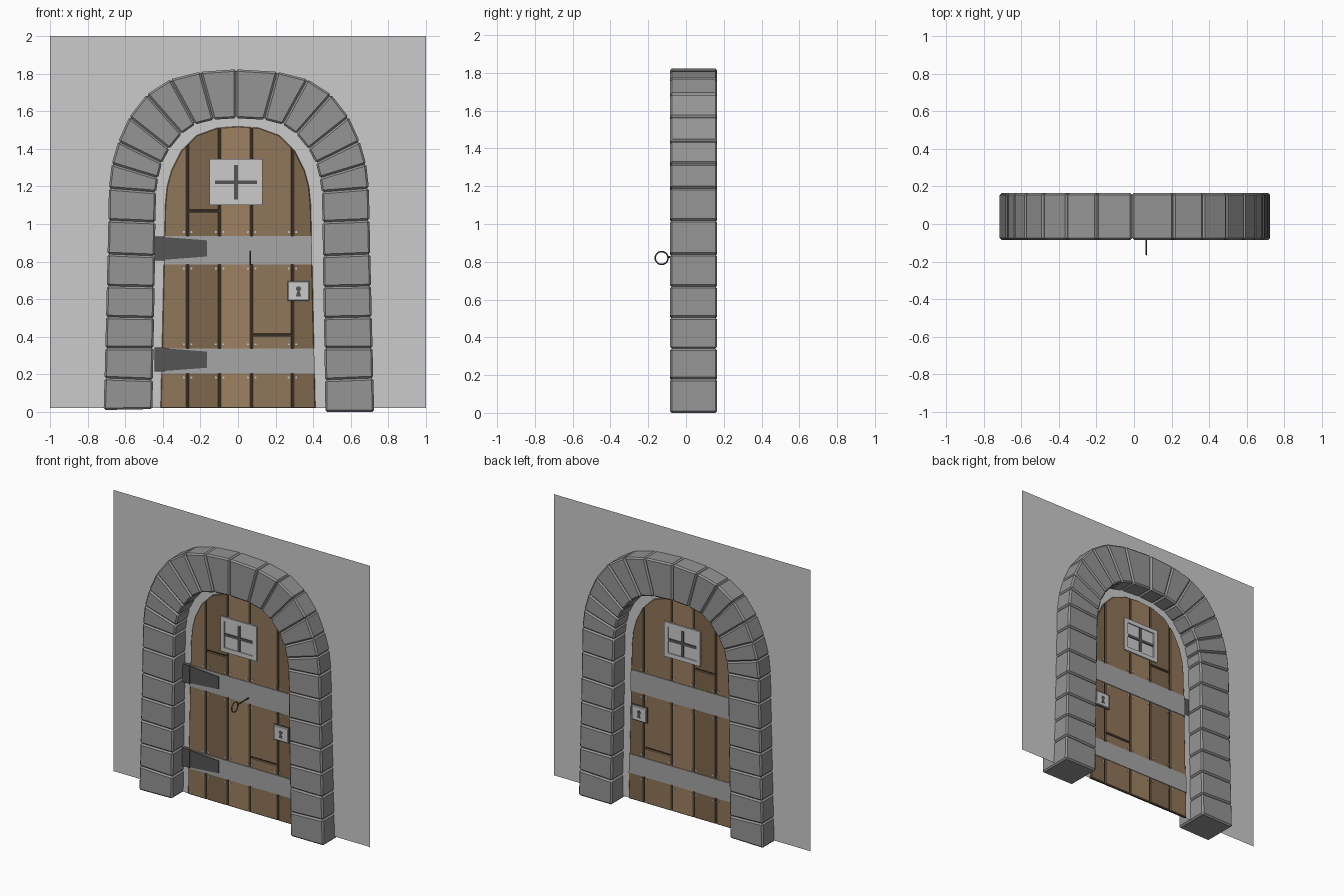
import bpy, bmesh, math
from mathutils import Matrix

if "Cube" in bpy.data.objects:
    bpy.data.objects.remove(bpy.data.objects["Cube"])

WALL_Y = 0.04          # mid-plane of wall and door


def material(name, r, g, b):
    m = bpy.data.materials.new(name)
    m.diffuse_color = (r, g, b, 1)
    m.use_nodes = True
    m.node_tree.nodes["Principled BSDF"].inputs["Base Color"].default_value = m.diffuse_color
    return m


STONE = material("stone", 0.3, 0.3, 0.3)
IRON = material("iron", 0.38, 0.38, 0.38)
DARK = material("dark_iron", 0.09, 0.09, 0.09)
GROOVE = material("dark_wood", 0.05, 0.035, 0.025)
WOODS = [material("wood_light", 0.34, 0.22, 0.12),
         material("wood_mid", 0.28, 0.18, 0.10),
         material("wood_dark", 0.21, 0.135, 0.075)]


def finish(name, bm, mat=None):
    bmesh.ops.recalc_face_normals(bm, faces=bm.faces)
    me = bpy.data.meshes.new(name)
    bm.to_mesh(me)
    bm.free()
    ob = bpy.data.objects.new(name, me)
    bpy.context.collection.objects.link(ob)
    if mat:
        me.materials.append(mat)
    return ob


def prisms(name, profiles, y0, y1, mat=None, bevel=0):
    """Extrude x-z profiles from y0 to y1 (relative to the wall plane)."""
    bm = bmesh.new()
    for pts in profiles:
        a = [bm.verts.new((x, WALL_Y + y0, z)) for x, z in pts]
        b = [bm.verts.new((x, WALL_Y + y1, z)) for x, z in pts]
        bm.faces.new(a)
        bm.faces.new(b[::-1])
        for i in range(len(pts)):
            j = (i + 1) % len(pts)
            bm.faces.new((a[i], b[i], b[j], a[j]))
    if bevel:
        bmesh.ops.recalc_face_normals(bm, faces=bm.faces)
        bmesh.ops.bevel(bm, geom=bm.edges[:], offset=bevel, segments=1,
                        profile=0.5, affect='EDGES')
    return finish(name, bm, mat)


def rect(x0, x1, z0, z1):
    return [(x0, z0), (x1, z0), (x1, z1), (x0, z1)]


def disc(x, z, r, n):
    return [(x + r * math.cos(2 * math.pi * i / n), z + r * math.sin(2 * math.pi * i / n))
            for i in range(n)]


def clip(pts, axis, lim, sign):
    """Keep the part of a polygon on one side of a line."""
    out = []
    for p, q in zip(pts, pts[1:] + pts[:1]):
        dp, dq = sign * (p[axis] - lim), sign * (q[axis] - lim)
        if dp >= 0:
            out.append(p)
        if dp * dq < 0:
            t = dp / (dp - dq)
            out.append((p[0] + t * (q[0] - p[0]), p[1] + t * (q[1] - p[1])))
    return out


def window_clip(pts, x0, x1, z0, z1):
    for axis, lim, sign in ((0, x0, 1), (0, x1, -1), (1, z0, 1), (1, z1, -1)):
        pts = clip(pts, axis, lim, sign)
    return pts


# wall: a single sheet
bm = bmesh.new()
bm.faces.new([bm.verts.new((x, WALL_Y, z)) for x, z in rect(-1, 1, 0.02, 2)])
finish("wall", bm)

# stone arch: outer and inner joint points of the left half, mirrored
outer = [(-.715, .01), (-.71, .18), (-.706, .34), (-.702, .505), (-.698, .67), (-.694, .84),
         (-.69, 1.02), (-.687, 1.19), (-.672, 1.32), (-.637, 1.44), (-.578, 1.57),
         (-.485, 1.69), (-.36, 1.77), (-.2, 1.81), (-.01, 1.823)]
inner = [(-.455, .015), (-.453, .17), (-.45, .34), (-.447, .50), (-.444, .665), (-.442, .83),
         (-.44, 1.01), (-.436, 1.17), (-.425, 1.245), (-.405, 1.325), (-.365, 1.40),
         (-.30, 1.48), (-.228, 1.53), (-.13, 1.555), (-.01, 1.563)]


def mirrored(pts):
    right = [(-x + 0.01, z) for x, z in pts[:-1]]
    right[0] = (right[0][0], 0)
    return pts + right[::-1]


o, i = mirrored(outer), mirrored(inner)
stones = [[o[k], o[k + 1], i[k + 1], i[k]] for k in range(len(o) - 1)]
prisms("stone_arch", stones, -0.125, 0.125, STONE, bevel=0.01)

# door: dark core with planks cut from the arched outline
half = [(.412, .02), (.388, 1.1), (.378, 1.2), (.355, 1.285), (.302, 1.39),
        (.22, 1.472), (.11, 1.512)]
outline = half + [(0, 1.52)] + [(-x, z) for x, z in half[::-1]]
prisms("door_core", [outline], -0.004, 0.004, GROOVE)

joints = [-1, -.268, -.098, .073, .29, 1]
splits = {1: 1.07, 3: 0.41}
tones = [1, 2, 0, 1, 2]
for k in range(5):
    zs = [0, splits[k], 2] if k in splits else [0, 2]
    boards = [window_clip(outline, joints[k] + .004, joints[k + 1] - .004,
                          zs[n] + .004, zs[n + 1] - .004) for n in range(len(zs) - 1)]
    prisms(f"door_plank_{k + 1}", boards, -0.011, 0.011, WOODS[tones[k]], bevel=0.004)

# iron bands and rivets
bands = [(.205, .338), (.785, .935)]
prisms("iron_bands", [window_clip(outline, -1, 1, a, b) for a, b in bands], -0.015, 0.015, IRON)
prisms("rivets", [disc(x + s, z, .006, 6) for x in joints[1:5] for s in (-.02, .02)
                  for a, b in bands for z in (a - .022, b + .022)], -0.015, 0.015)

# strap hinges on the front only
for name, z in (("lower", .278), ("upper", .87)):
    prisms(f"{name}_hinge_strap", [[(-.39, z - .06), (-.165, z - .043),
                                    (-.165, z + .043), (-.39, z + .06)]], -0.021, -0.012, DARK)
    prisms(f"{name}_hinge_leaf", [rect(-.445, -.388, z - .064, z + .064)], -0.025, 0, DARK)

# barred window
x0, x1, z0, z1 = -.152, .13, 1.10, 1.345
w = 0.03
prisms("window_frame", [rect(x0, x1, z0, z0 + w), rect(x0, x1, z1 - w, z1),
                        rect(x0, x0 + w, z0 + w, z1 - w), rect(x1 - w, x1, z0 + w, z1 - w)],
       -0.019, 0.019)
prisms("window_pane", [rect(x0 + w, x1 - w, z0 + w, z1 - w)], -0.012, 0.012)
prisms("window_bars", [rect(-.021, -.001, z0 + w, z1 - w),
                       rect(x0 + w, x1 - w, 1.212, 1.232)], -0.017, 0.017, DARK)

# lock plate with keyhole, both sides
prisms("lock_backplate", [rect(.262, .382, .588, .698)], -0.018, 0.018, DARK)
prisms("lock_plate", [rect(.266, .378, .592, .694)], -0.026, 0.026, None, bevel=0.004)
prisms("keyhole", [disc(.322, .655, .014, 10),
                   [(.308, .615), (.336, .615), (.327, .648), (.317, .648)]],
       -0.0275, 0.0275, DARK)

# ring handle with its staple
bpy.ops.mesh.primitive_torus_add(location=(.065, -.129, .82), rotation=(0, math.pi / 2, 0),
                                 major_radius=.034, minor_radius=.004,
                                 major_segments=24, minor_segments=8)
ring = bpy.context.object
ring.name = "ring_handle"
ring.data.materials.append(DARK)
bpy.ops.object.shade_smooth_by_angle()

bm = bmesh.new()
bmesh.ops.create_cone(bm, cap_ends=True, segments=8, radius1=.005, radius2=.005, depth=.125,
                      matrix=Matrix.Translation((.065, -.035, .825))
                      @ Matrix.Rotation(math.pi / 2, 4, 'X'))
finish("ring_staple", bm, DARK)
